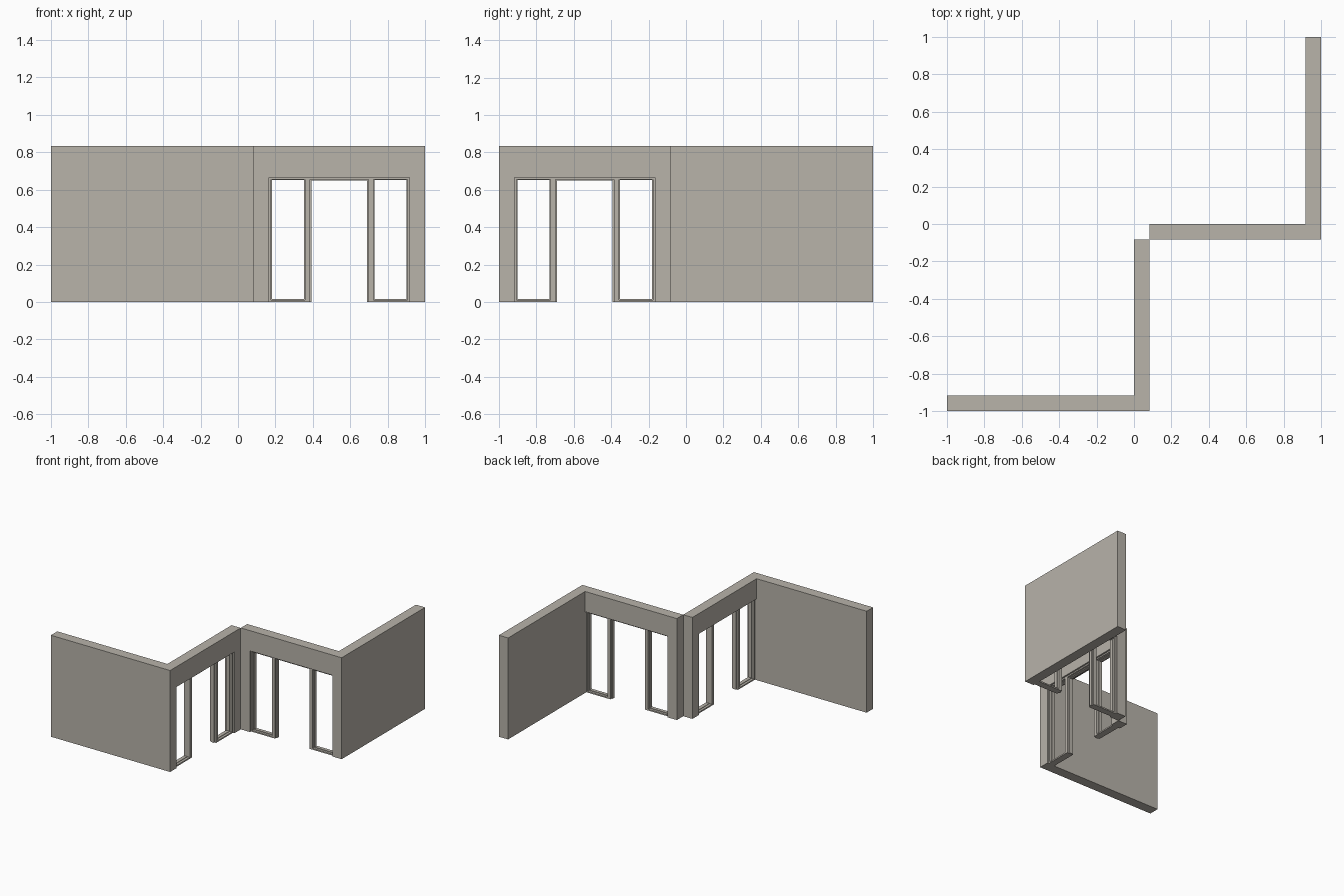
import bpy, bmesh

if "Cube" in bpy.data.objects:
    bpy.data.objects.remove(bpy.data.objects["Cube"])

T = 1 / 12          # wall thickness
H = 10 / 12         # wall height
OPEN = 8 / 12       # opening height

def material(name, rgb):
    m = bpy.data.materials.new(name)
    m.diffuse_color = (*rgb, 1)
    m.use_nodes = True
    m.node_tree.nodes["Principled BSDF"].inputs["Base Color"].default_value = m.diffuse_color
    return m

plaster = material("warm_grey_plaster", (0.479, 0.451, 0.402))

def add_box(bm, x0, x1, y0, y1, z0, z1):
    v = bmesh.ops.create_cube(bm, size=1)["verts"]
    for p in v:
        p.co = ((x0 + x1) / 2 + p.co.x * (x1 - x0),
                (y0 + y1) / 2 + p.co.y * (y1 - y0),
                (z0 + z1) / 2 + p.co.z * (z1 - z0))

def build(name, boxes):
    """Make one half's part, then its twin reflected across the diagonal x = -y."""
    for side in ("right", "left"):
        bm = bmesh.new()
        for b in boxes:
            add_box(bm, *b)
        if side == "left":
            for v in bm.verts:
                v.co.x, v.co.y = -v.co.y, -v.co.x
            bmesh.ops.reverse_faces(bm, faces=bm.faces[:])
        me = bpy.data.meshes.new(f"{side}_{name}")
        bm.to_mesh(me)
        bm.free()
        me.materials.append(plaster)
        bpy.context.collection.objects.link(bpy.data.objects.new(me.name, me))

def ring(x0, x1, y0, y1, z0, z1, w):
    """Four bars of width w around a rectangular light."""
    return [(x0, x0 + w, y0, y1, z0, z1), (x1 - w, x1, y0, y1, z0, z1),
            (x0 + w, x1 - w, y0, y1, z0, z0 + w), (x0 + w, x1 - w, y0, y1, z1 - w, z1)]

# Solid long wall, end pier and header over the opening
build("long_wall", [(1 - T, 1, -T, 1, 0, H)])
build("end_pier", [(T, 2 * T, -T, 0, 0, OPEN)])
build("header", [(T, 1 - T, -T, 0, OPEN, H)])

# Sidelights: outer frame with a thin inner stop
F0, F1 = -0.070, -0.015      # frame depth range
lights = [(2 * T, 0.368), (0.714, 1 - T)]
for label, (a, b) in zip(("inner", "outer"), lights):
    build(f"{label}_sidelight_frame", ring(a, b, F0, F1, 0, OPEN, 0.011))
    build(f"{label}_sidelight_stop",
          ring(a + 0.011, b - 0.011, -0.050, -0.035, 0.011, OPEN - 0.011, 0.004))

# Door frame: jambs, head and a projecting stop
build("door_frame", [(0.368, 0.385, F0, F1, 0, OPEN), (0.697, 0.714, F0, F1, 0, OPEN),
                     (0.385, 0.697, F0, F1, OPEN - 0.011, OPEN)])
build("door_stop", [(0.385, 0.392, -0.055, -0.030, 0, OPEN - 0.011),
                    (0.690, 0.697, -0.055, -0.030, 0, OPEN - 0.011),
                    (0.392, 0.690, -0.055, -0.030, OPEN - 0.017, OPEN - 0.011)])
